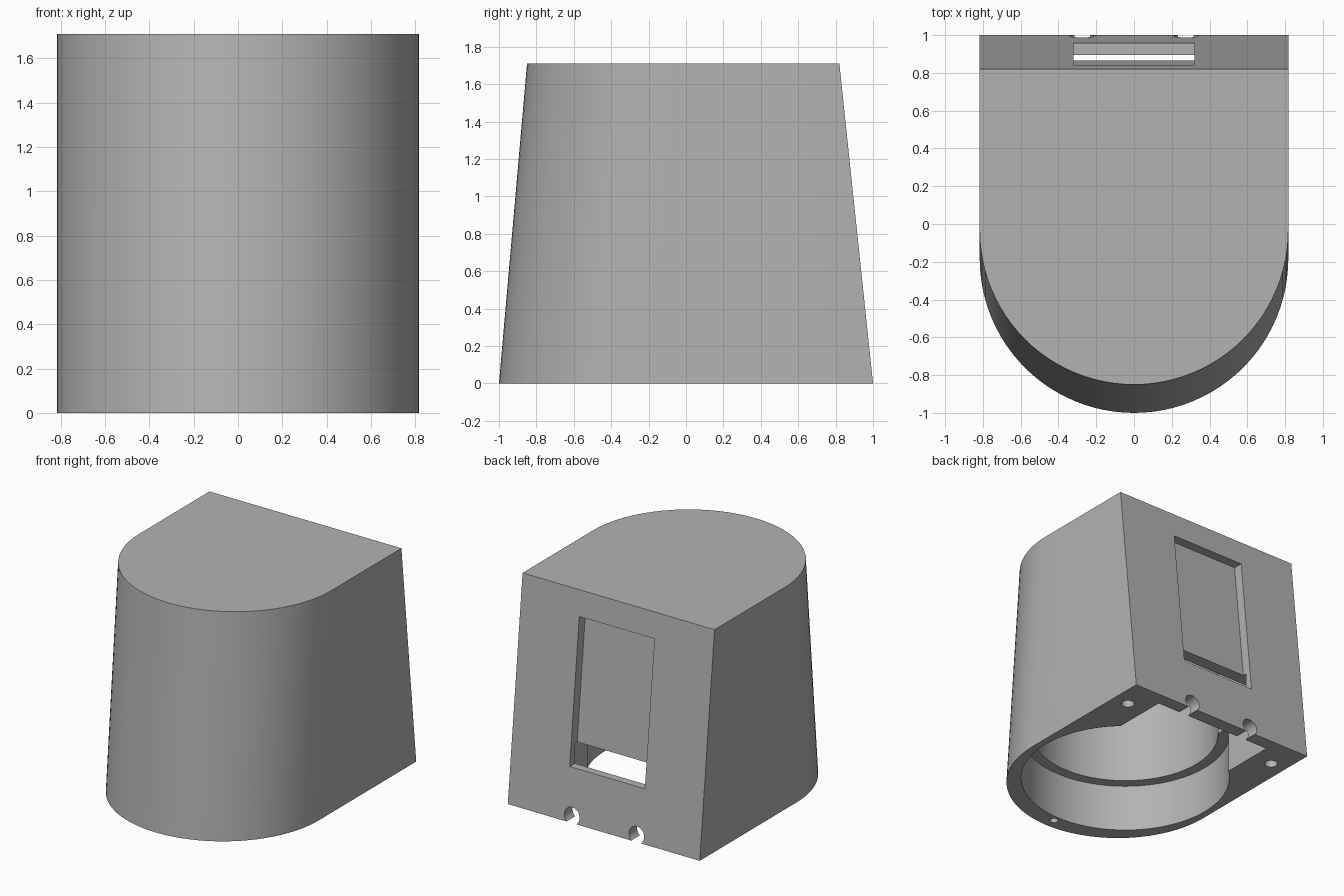
import bpy, bmesh, math
from mathutils import Matrix, Vector

cube = bpy.data.objects.get("Cube")
if cube:
    bpy.data.objects.remove(cube, do_unlink=True)

HEIGHT, HALF = 1.71, 0.817

grey = bpy.data.materials.new("plain grey")
grey.use_nodes = True
colour = (0.45, 0.45, 0.45, 1)
grey.diffuse_color = colour
grey.node_tree.nodes["Principled BSDF"].inputs["Base Color"].default_value = colour


def make_object(name, bm):
    bmesh.ops.recalc_face_normals(bm, faces=bm.faces)
    mesh = bpy.data.meshes.new(name)
    bm.to_mesh(mesh)
    bm.free()
    mesh.materials.append(grey)
    obj = bpy.data.objects.new(name, mesh)
    bpy.context.collection.objects.link(obj)
    return obj


def loft(name, lower, upper):
    """Solid between two matching rings of points."""
    bm = bmesh.new()
    a = [bm.verts.new(p) for p in lower]
    b = [bm.verts.new(p) for p in upper]
    bm.faces.new(a)
    bm.faces.new(b)
    for i in range(len(a)):
        j = (i + 1) % len(a)
        bm.faces.new((a[i], a[j], b[j], b[i]))
    return make_object(name, bm)


def d_ring(z, centre, back):
    """Half round front with straight sides and a flat back."""
    n = 48
    arc = [math.pi + math.pi * i / n for i in range(n + 1)]
    ring = [(HALF * math.cos(t), centre + HALF * math.sin(t), z) for t in arc]
    return ring + [(HALF, back, z), (-HALF, back, z)]


def cylinder(name, x, y, z0, z1, radius, sides=96):
    def ring(z):
        return [(x + radius * math.cos(2 * math.pi * i / sides),
                 y + radius * math.sin(2 * math.pi * i / sides), z) for i in range(sides)]
    return loft(name, ring(z0), ring(z1))


def box(name, half, y0, y1, z0, z1, lean=0.0):
    """Box whose front and back walls lean forward with height."""
    def ring(z):
        s = lean * z
        return [(-half, y0 - s, z), (half, y0 - s, z), (half, y1 - s, z), (-half, y1 - s, z)]
    return loft(name, ring(z0), ring(z1))


# Tapered outer body
body = loft("housing", d_ring(0, -0.183, 1.0), d_ring(HEIGHT, -0.033, 0.82))
lean = 0.18 / HEIGHT

# Stepped round bore and rear pocket
cutters = [
    cylinder("wide_bore", 0, -0.1, -0.1, 0.37, 0.763),
    cylinder("deep_bore", 0, -0.1, -0.1, 1.6, 0.68),
    box("rear_pocket", 0.515, 0, 0.895, -0.1, 0.56),
    box("pocket_behind_panel", 0.515, 0, 0.765, -0.1, 0.9),
    # Shallow leaning window recess in the back
    box("window_recess", 0.32, 0.925, 1.2, 0.405, 1.515, lean),
    cylinder("front_screw_hole", 0, -0.915, -0.1, 0.3, 0.03, 24),
]

# Rear screw holes and cable notches, on both sides
for side, x in (("left", 1), ("right", -1)):
    cutters.append(cylinder(side + "_screw_hole", x * 0.685, 0.745, -0.1, 0.3, 0.047, 32))
    notch = cylinder(side + "_cable_notch", 0, 0, -0.15, 0.15, 0.065, 32)
    notch.data.transform(Matrix.Translation(Vector((x * 0.275, 0.96, 0.05)))
                         @ Matrix.Rotation(math.pi / 2, 4, 'X'))
    cutters.append(notch)

# Cut every opening, then discard the cutters
for cutter in cutters:
    mod = body.modifiers.new(cutter.name, 'BOOLEAN')
    mod.operation = 'DIFFERENCE'
    mod.solver = 'EXACT'
    mod.object = cutter
    cutter.hide_render = True
bpy.context.view_layer.update()
graph = bpy.context.evaluated_depsgraph_get()
result = bpy.data.meshes.new_from_object(body.evaluated_get(graph))
body.modifiers.clear()
body.data = result
for cutter in cutters:
    bpy.data.objects.remove(cutter, do_unlink=True)

# Smooth the curved walls and keep the edges sharp
bpy.ops.object.select_all(action='DESELECT')
body.select_set(True)
bpy.context.view_layer.objects.active = body
bpy.ops.object.shade_smooth_by_angle(angle=math.radians(30))
